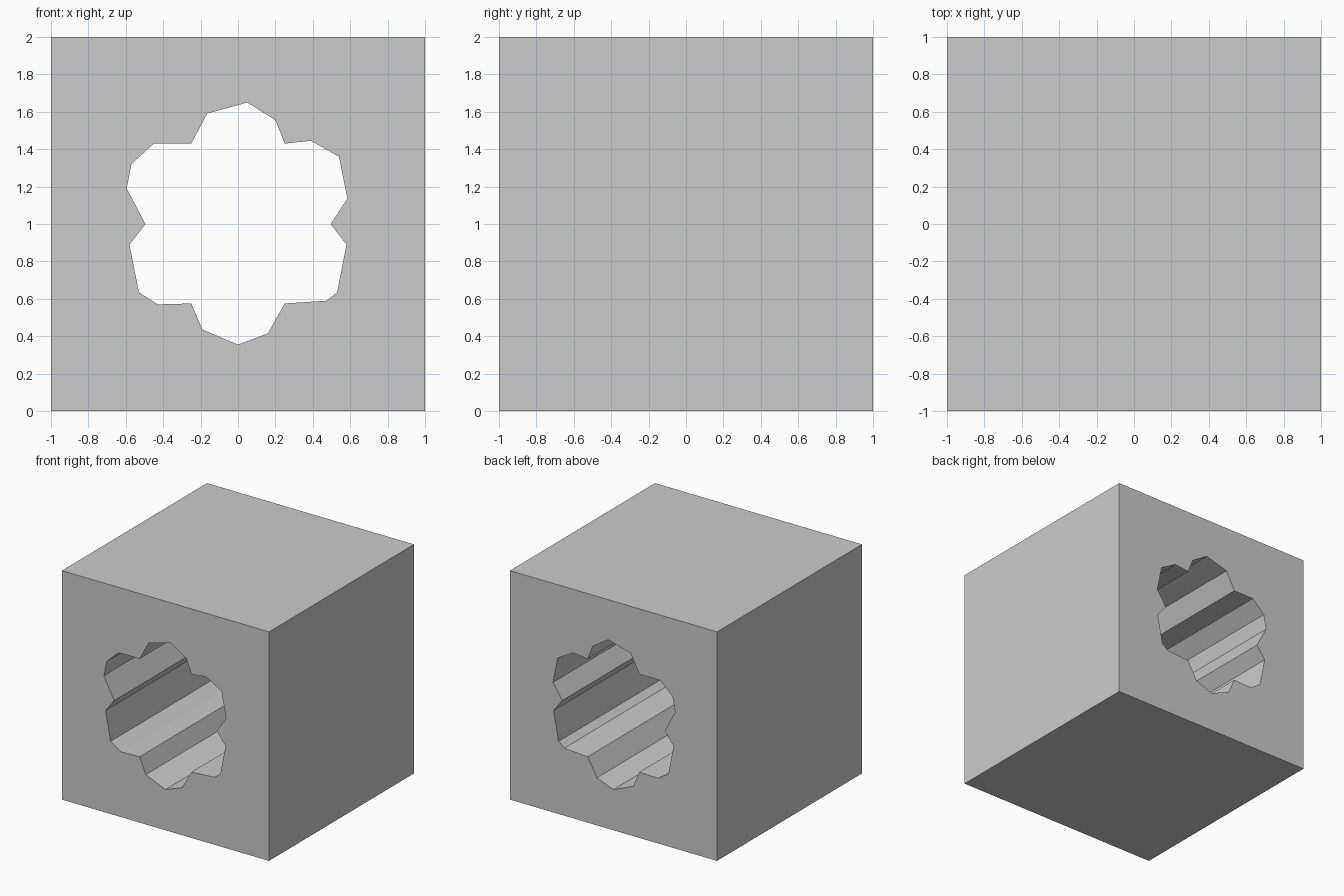
import bpy, bmesh

if "Cube" in bpy.data.objects:
    bpy.data.objects.remove(bpy.data.objects["Cube"])

# Scalloped hole outline (x, z)
outline = [(.05, 1.65), (.20, 1.555), (.25, 1.43), (.39, 1.445), (.54, 1.36), (.585, 1.135),
           (.495, 1.0), (.58, .89), (.53, .635), (.475, .59), (.25, .575), (.16, .415),
           (0, .355), (-.19, .435), (-.25, .575), (-.43, .57), (-.53, .635), (-.58, .89),
           (-.495, 1.0), (-.595, 1.19), (-.57, 1.32), (-.45, 1.43), (-.25, 1.43), (-.165, 1.59)]

# Solid block
bpy.ops.mesh.primitive_cube_add(size=2, location=(0, 0, 1))
block = bpy.context.object
block.name = "block"

# Cutter: the outline pushed through from front to back
bm = bmesh.new()
face = bm.faces.new([bm.verts.new((x, -1.2, z)) for x, z in outline])
result = bmesh.ops.extrude_face_region(bm, geom=[face])
moved = [v for v in result["geom"] if isinstance(v, bmesh.types.BMVert)]
bmesh.ops.translate(bm, verts=moved, vec=(0, 2.4, 0))
bmesh.ops.recalc_face_normals(bm, faces=bm.faces)
mesh = bpy.data.meshes.new("hole_cutter")
bm.to_mesh(mesh)
bm.free()
cutter = bpy.data.objects.new("hole_cutter", mesh)
bpy.context.collection.objects.link(cutter)
cutter.hide_render = True

# Cut the through hole, then drop the cutter
cut = block.modifiers.new("through_hole", "BOOLEAN")
cut.operation = "DIFFERENCE"
cut.solver = "EXACT"
cut.object = cutter
bpy.context.view_layer.objects.active = block
bpy.ops.object.modifier_apply(modifier=cut.name)
bpy.data.objects.remove(cutter)
